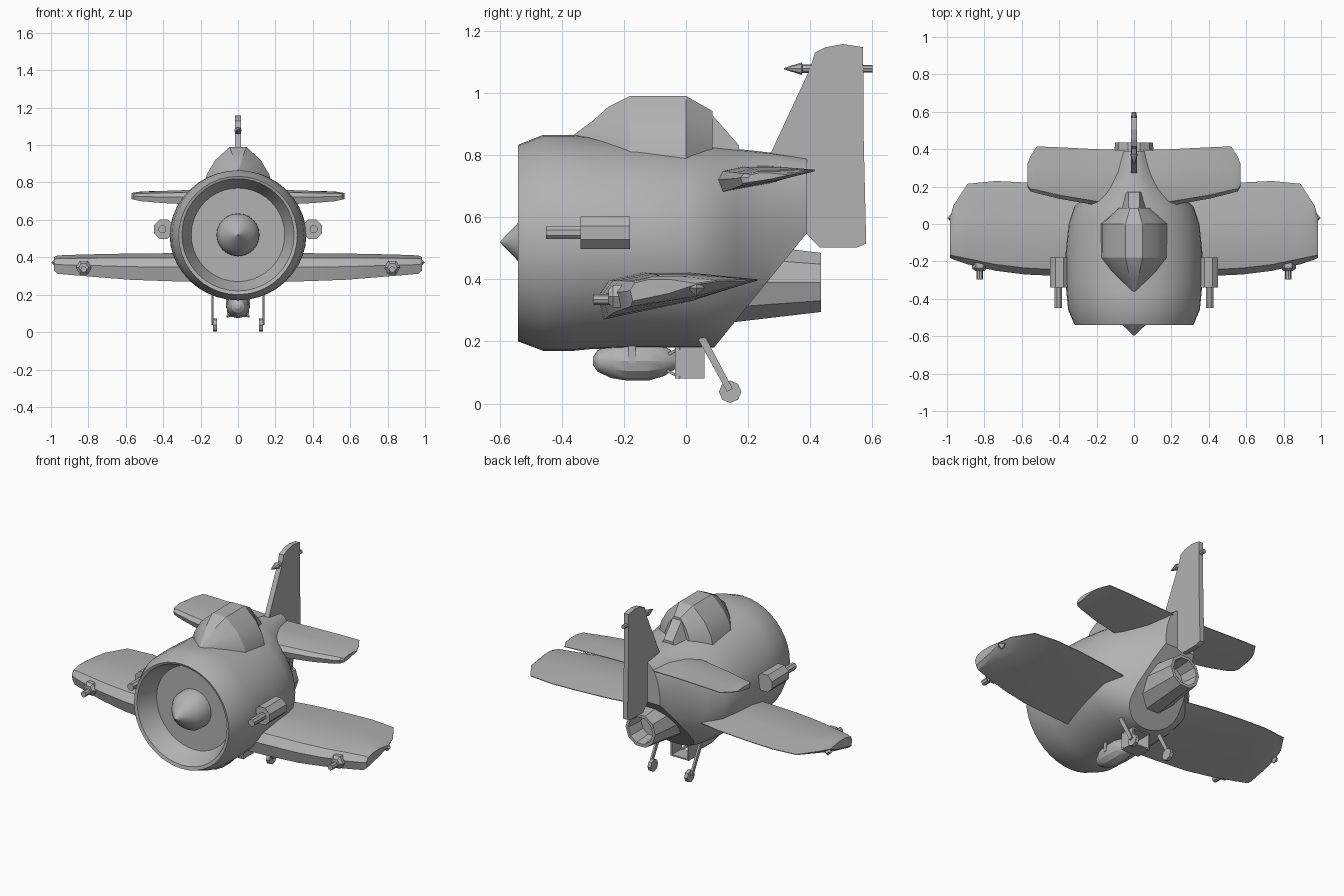
import bpy, bmesh
from math import sin, cos, pi
from mathutils import Vector

cube = bpy.data.objects.get("Cube")
if cube:
    bpy.data.objects.remove(cube)

grey = bpy.data.materials.new("plain grey")
grey.use_nodes = True
GREY = (0.45, 0.45, 0.45, 1)
grey.diffuse_color = GREY
grey.node_tree.nodes["Principled BSDF"].inputs["Base Color"].default_value = GREY


def finish(name, bm, smooth=None):
    bmesh.ops.recalc_face_normals(bm, faces=bm.faces)
    mesh = bpy.data.meshes.new(name)
    bm.to_mesh(mesh)
    bm.free()
    mesh.materials.append(grey)
    ob = bpy.data.objects.new(name, mesh)
    bpy.context.collection.objects.link(ob)
    if smooth:
        bpy.ops.object.select_all(action='DESELECT')
        ob.select_set(True)
        bpy.context.view_layer.objects.active = ob
        bpy.ops.object.shade_smooth_by_angle(angle=smooth)
    return ob


def loft(rings, caps=True):
    """Skin a list of rings that have equal point counts."""
    bm = bmesh.new()
    loops = [[bm.verts.new(p) for p in ring] for ring in rings]
    n = len(loops[0])
    for a, b in zip(loops, loops[1:]):
        for i in range(n):
            j = (i + 1) % n
            bm.faces.new((a[i], a[j], b[j], b[i]))
    if caps:
        bm.faces.new(loops[0])
        bm.faces.new(loops[-1])
    return bm


def oval(y, top, bottom, half_width, n, x=0, turn=0.0):
    zc, hz = (top + bottom) / 2, (top - bottom) / 2
    return [(x + half_width * sin(2 * pi * (i + turn) / n), y,
             zc + hz * cos(2 * pi * (i + turn) / n)) for i in range(n)]


def turned(name, profile, z, n, x=0, smooth=None, turn=0.0, caps=True):
    """Body of revolution along y from (y, radius) pairs."""
    rings = [oval(y, z + r, z - r, r, n, x, turn) for y, r in profile]
    return finish(name, loft(rings, caps), smooth)


def prism(name, outline, x0, x1):
    """Side outline in (y, z) extruded from x0 to x1."""
    return finish(name, loft([[(x, y, z) for y, z in outline] for x in (x0, x1)]))


# Fuselage with hollow cowl: y, top, bottom, half width
sections = [(-.42, .77, .27, .25), (-.535, .82, .22, .30), (-.54, .833, .2, .317),
            (-.46, .865, .17, .352), (-.36, .865, .17, .362), (-.31, .86, .175, .365),
            (-.15, .85, .18, .365), (0, .835, .18, .35), (.09, .83, .18, .32),
            (.16, .82, .19, .25), (.27, .808, .25, .165), (.39, .79, .33, .1)]
bm = loft([oval(*s, 40) for s in sections])
cut = bmesh.ops.bisect_plane(bm, geom=bm.verts[:] + bm.edges[:] + bm.faces[:],
                             plane_co=(0, .09, .18), plane_no=(0, .37, -.30),
                             clear_outer=True)
rim = [e for e in bm.edges if e.is_boundary]
bmesh.ops.holes_fill(bm, edges=rim, sides=0)
finish("fuselage", bm, .5)

# Nose spinner
turned("spinner", [(-.41, .115), (-.47, .113), (-.51, .088), (-.54, .062), (-.597, .003)],
       .52, 24, smooth=.7)

# Canopy: y, base height, top height, half width
glass = [(-.36, .855, .866, .012), (-.3, .83, .91, .075), (-.25, .81, .955, .125),
         (-.18, .78, .99, .18), (0, .775, .99, .18), (.085, .79, .942, .085)]
rings = []
for y, base, top, w in glass:
    h = top - base
    half = [(w, 0), (w * .93, h * .3), (w * .68, h * .66), (w * .25, h)]
    rings.append([(x, y, base + z) for x, z in half]
                 + [(-x, y, base + z) for x, z in reversed(half)])
finish("canopy", loft(rings), .45)
finish("canopy_fairing", loft([
    [(.075, .07, .80), (.03, .07, .945), (-.03, .07, .945), (-.075, .07, .80)],
    [(.045, .17, .80), (.03, .17, .832), (-.03, .17, .832), (-.045, .17, .80)]]))

# Fin with rudder, and the bullet fairing near its tip
prism("tail_fin", [(.27, .80), (.4, 1.08), (.415, 1.13), (.45, 1.147), (.505, 1.157),
                   (.57, 1.147), (.572, .85), (.58, .515), (.55, .502), (.43, .502),
                   (.385, .55), (.36, .7)], -.015, .015)
turned("fin_bullet", [(.315, .002), (.372, .02), (.375, .014), (.6, .012)], 1.078, 8)


def lifting_surface(name, stations):
    """Aerofoil loft; stations are x, front, back, top, bottom, back height."""
    for side, s in (("left", 1), ("right", -1)):
        rings = []
        for x, front, back, top, low, rear in stations:
            def at(f, z):
                return (s * x, front + (back - front) * f, z)
            mid = (top + low) / 2
            rings.append([at(0, mid), at(.07, top - (top - low) * .17), at(.3, top),
                          at(.6, top), at(1, rear + .002), at(1, rear - .002),
                          at(.6, low + (rear - low) * .45), at(.04, low)])
        finish(side + "_" + name, loft(rings), .45)


# Main wings and tailplane
lifting_surface("wing", [(.2, -.285, .17, .422, .27, .395), (.36, -.28, .2, .422, .272, .395),
                         (.58, -.27, .222, .42, .28, .397), (.74, -.25, .23, .417, .293, .398),
                         (.89, -.215, .215, .413, .305, .398), (.965, -.19, .1, .41, .312, .395),
                         (.985, -.18, .03, .40, .33, .385)])
lifting_surface("tailplane", [(.05, .09, .395, .765, .675, .75), (.2, .1, .4, .762, .68, .752),
                              (.4, .135, .41, .755, .69, .752), (.52, .165, .415, .75, .7, .75),
                              (.555, .175, .36, .747, .708, .742), (.57, .2, .32, .742, .712, .735)])

# Paired fittings
for side, s in (("left", 1), ("right", -1)):
    # Wing gun and wing tip lamp
    turned(side + "_wing_gun_mount", [(-.25, .026), (-.235, .042), (-.18, .042)], .345, 6,
           s * .825, turn=.5)
    turned(side + "_wing_gun_barrel", [(-.298, .017), (-.2, .017)], .335, 8, s * .825)
    turned(side + "_tip_lamp", [(.007, .002), (.033, .026), (.059, .002)], .372, 4, s * .972)
    # Fuselage cannon
    turned(side + "_cannon_housing", [(-.34, .056), (-.18, .056)], .55, 8, s * .398, turn=.5)
    turned(side + "_cannon_barrel", [(-.45, .022), (-.33, .022)], .55, 8, s * .404, turn=.5)
    # Landing leg and wheel
    prism(side + "_landing_leg", [(.04, .205), (.052, .218), (.066, .208), (.15, .048),
                                  (.132, .038)], s * .130, s * .142)
    wheel = [[(s * x, .142 + .036 * sin(i * pi / 4), .038 + .036 * cos(i * pi / 4))
              for i in range(8)] for x in (.112, .133)]
    finish(side + "_wheel", loft(wheel))
    # Tank brace
    prism(side + "_tank_brace", [(-.185, .13), (-.162, .13), (-.162, .2), (-.185, .2)],
          s * .055, s * .064)

# Belly tank
turned("belly_tank", [(-.3, .012), (-.285, .034), (-.24, .055), (-.19, .063), (-.12, .063),
                      (-.07, .048), (-.035, .026)], .137, 12, smooth=.5)

# Open box tail of the tank with diagonal stays
box = [[(-w, y, z0), (w, y, z0), (w, y, .19), (-w, y, z0 + .1)]
       for y, w, z0 in ((-.035, .06, .08), (.06, .06, .08), (.06, .052, .088), (-.035, .052, .088))]
box = [[(a, y, z0), (b, y, z0), (b, y, .182 - (z0 - .08)), (a, y, .182 - (z0 - .08))]
       for (a, y, z0), (b, _, _), _, _ in box]
finish("tank_tail_box", loft(box + box[:1], caps=False))
for k, (dx, dz) in enumerate(((1, 1), (1, -1), (-1, 1), (-1, -1))):
    start, end = Vector((dx * .015, -.07, .132 + dz * .02)), Vector((dx * .056, -.02, .131 + dz * .047))
    rings = [[p + Vector(o) * .005 for o in ((1, 0, 1), (-1, 0, 1), (-1, 0, -1), (1, 0, -1))]
             for p in (start, end)]
    finish("tank_stay_%d" % (k + 1), loft(rings))

# Hollow exhaust pipe
turned("exhaust_pipe", [(.05, .15), (.15, .135), (.435, .1), (.435, .082), (.33, .07)],
       .39, 10, turn=.5)
